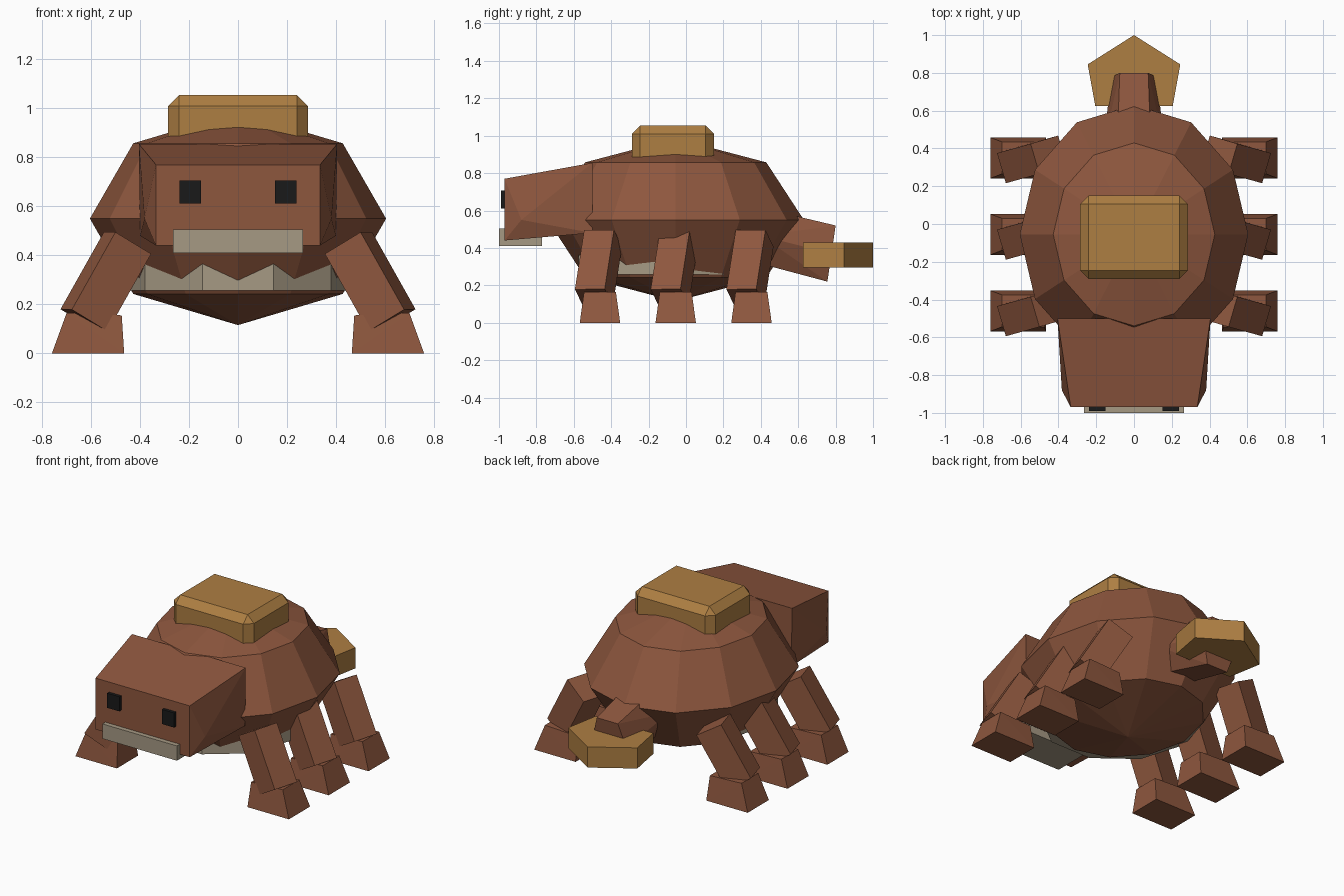
import bpy, bmesh, math
from mathutils import Vector, Matrix

if "Cube" in bpy.data.objects:
    bpy.data.objects.remove(bpy.data.objects["Cube"])


def material(name, rgb):
    m = bpy.data.materials.new(name)
    m.diffuse_color = (*rgb, 1)
    m.use_nodes = True
    m.node_tree.nodes["Principled BSDF"].inputs["Base Color"].default_value = m.diffuse_color
    return m


BROWN = material("brown", (0.27, 0.095, 0.048))
GOLD = material("gold", (0.42, 0.21, 0.055))
BONE = material("bone", (0.38, 0.32, 0.23))
BLACK = material("black", (0.01, 0.01, 0.01))


def add_object(name, bm, mat):
    bmesh.ops.recalc_face_normals(bm, faces=bm.faces)
    mesh = bpy.data.meshes.new(name)
    bm.to_mesh(mesh)
    bm.free()
    mesh.materials.append(mat)
    ob = bpy.data.objects.new(name, mesh)
    bpy.context.collection.objects.link(ob)
    return ob


def hull(name, points, mat):
    bm = bmesh.new()
    for p in points:
        bm.verts.new(p)
    bmesh.ops.convex_hull(bm, input=bm.verts)
    bmesh.ops.dissolve_limit(bm, angle_limit=0.01, verts=bm.verts, edges=bm.edges)
    return add_object(name, bm, mat)


def box(name, lo, hi, mat, bevel=0):
    lo, hi = Vector(lo), Vector(hi)
    bm = bmesh.new()
    bmesh.ops.create_cube(bm, size=1, matrix=Matrix.Translation((lo + hi) / 2)
                          @ Matrix.Diagonal((*(hi - lo), 1)))
    if bevel:
        bmesh.ops.bevel(bm, geom=bm.edges[:], offset=bevel, segments=1, affect='EDGES')
    return add_object(name, bm, mat)


def prism(name, outline, z0, z1, mat):
    return hull(name, [(x, y, z) for x, y in outline for z in (z0, z1)], mat)


# Body: squashed low-poly sphere
bm = bmesh.new()
bmesh.ops.create_uvsphere(bm, u_segments=12, v_segments=4, radius=1,
                          matrix=Matrix.Translation((0, -0.055, 0.55))
                          @ Matrix.Diagonal((0.605, 0.685, 0.435, 1)))
add_object("body", bm, BROWN)

# Belly plate: ten-sided disc poking out under the chest
ring = [math.radians(18 + 36 * i) for i in range(10)]
prism("belly_plate", [(0.47 * math.sin(a), -0.1 + 0.5 * math.cos(a)) for a in ring],
      0.257, 0.42, BONE)

# Head: tapered block with a slight cheek fold on each side
head = []
for s in (-1, 1):
    head += [(0.335 * s, -0.97, 0.44), (0.335 * s, -0.97, 0.77),
             (0.40 * s, -0.50, 0.48), (0.405 * s, -0.50, 0.855),
             (0.382 * s, -0.88, 0.55)]
hull("head", head, BROWN)
box("jaw", (-0.265, -1.0, 0.41), (0.265, -0.77, 0.505), BONE)

# Shell block on the back
box("back_block", (-0.285, -0.29, 0.82), (0.285, 0.15, 1.055), GOLD, bevel=0.045)

# Tail: six-sided stub, and its flat pentagon tip
tail = []
for y, z, mid, flat, lean in ((0.40, 0.465, 0.165, 0.09, 0.0), (0.778, 0.37, 0.12, 0.075, 0.022)):
    for s in (-1, 1):
        tail += [(flat * s, y + lean, z + 0.15), (mid * s, y, z),
                 (flat * s, y - lean, z - 0.15)]
hull("tail", tail, BROWN)
prism("tail_tip", [(0, 1.0), (0.245, 0.845), (0.205, 0.625), (-0.205, 0.625), (-0.245, 0.845)],
      0.295, 0.428, GOLD)

for s, side in ((-1, "left"), (1, "right")):
    # Eyes
    x = 0.195 * s
    box(f"eye_{side}", (x - 0.043, -0.99, 0.612), (x + 0.043, -0.95, 0.706), BLACK)

    for cy, place in ((-0.46, "front"), (-0.055, "middle"), (0.35, "rear")):
        # Leg: slanted square bar, its outer face turned a little forward
        down = Vector((0.18 * s, -0.05, -0.32)).normalized()
        out = Vector((0.84 * s, -0.25, 0.5))
        out = (out - out.dot(down) * down).normalized()
        across = down.cross(out)
        centre = Vector((0.54 * s, cy - 0.008, 0.293))
        hull(f"{place}_leg_{side}",
             [centre + down * 0.183 * i + out * 0.088 * j + across * 0.083 * k
              for i in (-1, 1) for j in (-1, 1) for k in (-1, 1)], BROWN)
        # Foot: block tapering upwards
        hull(f"{place}_foot_{side}",
             [(x * s, cy + w * k, z) for k in (-1, 1)
              for x, w, z in ((0.465, 0.108, 0), (0.76, 0.108, 0),
                              (0.475, 0.085, 0.155), (0.70, 0.085, 0.165))], BROWN)
